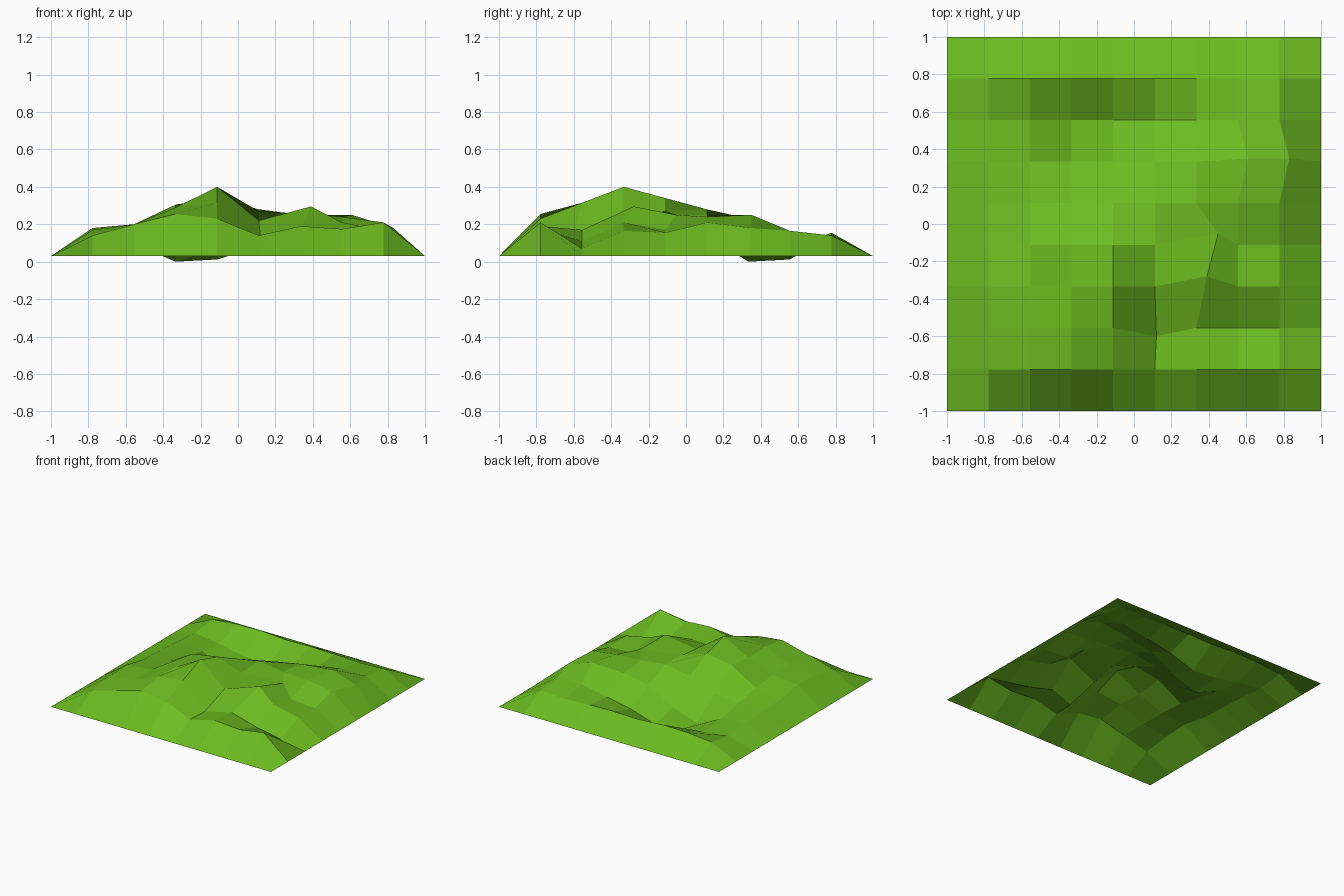
import bpy, bmesh

if "Cube" in bpy.data.objects:
    bpy.data.objects.remove(bpy.data.objects["Cube"])

CELLS = 9
STEP = 2 / CELLS
RIM = 0.03

# Inner heights: each row runs left to right, rows run front to back
HEIGHTS = [
    [.14, .20, .255, .23, .14, .19, .175, .21],
    [.17, .20, .29, .315, .14, .17, .11, .07],
    [.18, .20, .28, .40, .22, .295, .21, .165],
    [.14, .18, .305, .34, .27, .25, .17, .155],
    [.13, .14, .15, .24, .28, .25, .24, .21],
    [.12, .095, .0, .07, .19, .23, .25, .18],
    [.10, .07, .03, .012, .08, .12, .165, .165],
    [.13, .15, .155, .14, .145, .14, .13, .14],
]

# Sideways-pulled points: (row, column) -> (x, y)
PULLED = {(2, 5): (.12, -.60), (3, 6): (.39, -.28), (4, 6): (.45, -.05),
          (6, 7): (.61, .35), (6, 8): (.83, .35)}

# Terrain grid with a flat rim
bm = bmesh.new()
bmesh.ops.create_grid(bm, x_segments=CELLS, y_segments=CELLS, size=1)
for v in bm.verts:
    col = round((v.co.x + 1) / STEP)
    row = round((v.co.y + 1) / STEP)
    inside = 0 < col < CELLS and 0 < row < CELLS
    v.co.z = HEIGHTS[row - 1][col - 1] if inside else RIM
    if (row, col) in PULLED:
        v.co.x, v.co.y = PULLED[row, col]

mesh = bpy.data.meshes.new("grass_terrain")
bm.to_mesh(mesh)
bm.free()
terrain = bpy.data.objects.new("grass_terrain", mesh)
bpy.context.collection.objects.link(terrain)

# Grass colour
grass = bpy.data.materials.new("grass_green")
grass.diffuse_color = (0.15, 0.50, 0.015, 1)
grass.use_nodes = True
grass.node_tree.nodes["Principled BSDF"].inputs["Base Color"].default_value = grass.diffuse_color
mesh.materials.append(grass)
